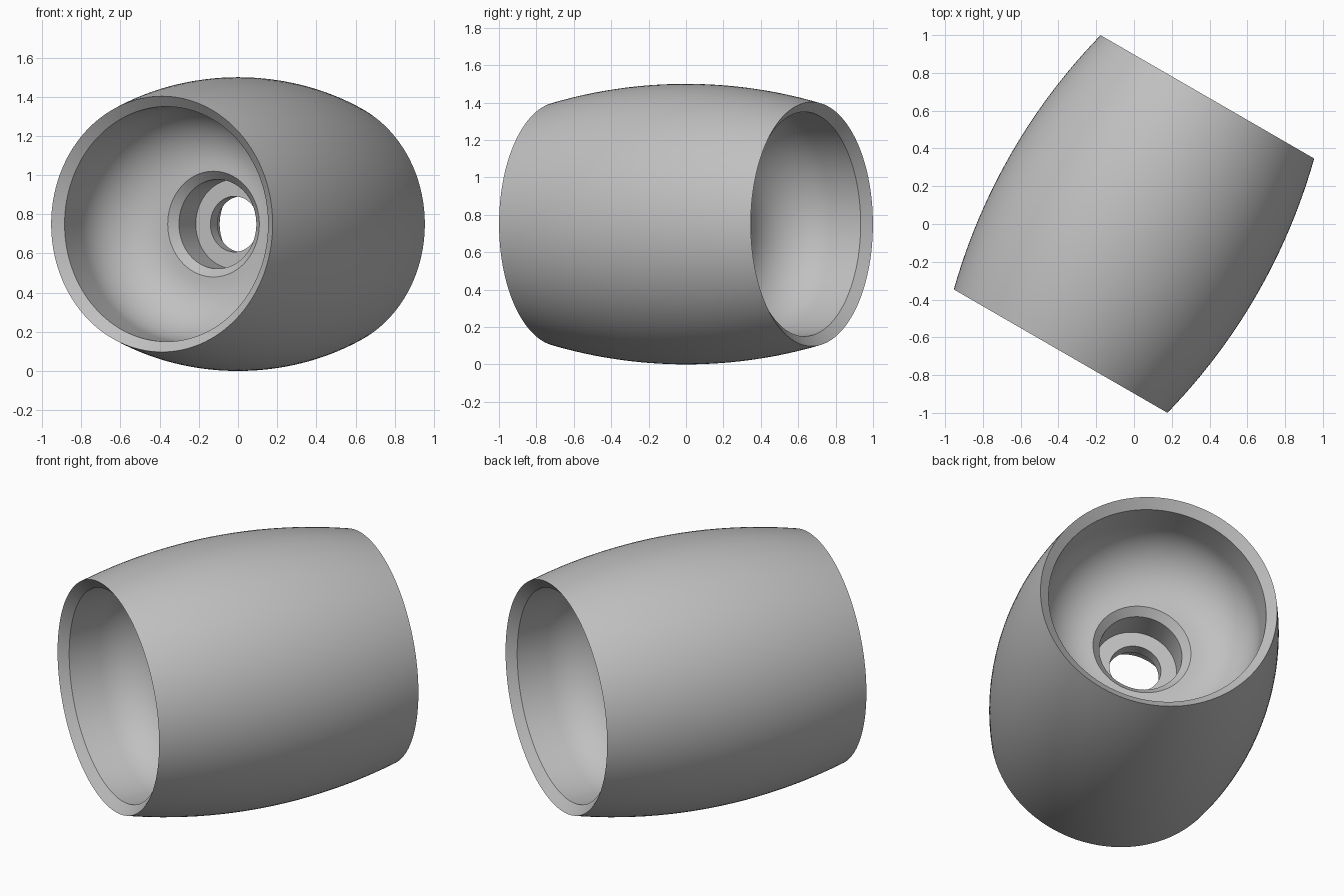
import bpy, bmesh
from math import sin, cos, pi, radians, sqrt
from mathutils import Vector, Matrix

cube = bpy.data.objects.get("Cube")
if cube:
    bpy.data.objects.remove(cube, do_unlink=True)

HALF, RIM, BELLY, HEIGHT = 0.777, 0.653, 0.75, 0.75
SEGMENTS = 128

grey = bpy.data.materials.new("plain grey")
grey.use_nodes = True
colour = (0.53, 0.53, 0.53, 1)
grey.diffuse_color = colour
grey.node_tree.nodes["Principled BSDF"].inputs["Base Color"].default_value = colour

# Barrel-shaped outside: a shallow circular arc, as (radius, distance along axis)
sag = BELLY - RIM
arc_radius = (HALF ** 2 + sag ** 2) / (2 * sag)
steps = 24
outside = []
for i in range(steps + 1):
    t = HALF * (2 * i / steps - 1)
    outside.append((BELLY - arc_radius + sqrt(arc_radius ** 2 - t * t), t))

# One end of the inside: rim bevel, rounded bowl, hub bevel, bearing seat, bore
fillet = 0.3
bowl = [(0.3 + fillet * cos(a), 0.55 - fillet * sin(a))
        for a in (pi / 2 * i / 16 for i in range(17))]
half_inside = [(0.60, 0.732)] + bowl + [
    (0.27, 0.25), (0.228, 0.208), (0.228, 0.036), (0.142, 0.036)]
inside = half_inside + [(r, -t) for r, t in reversed(half_inside)]

# Spin the closed profile around the wheel's axis
bm = bmesh.new()
verts = [bm.verts.new((r, t, 0)) for r, t in outside + inside]
edges = [bm.edges.new((v, verts[(i + 1) % len(verts)])) for i, v in enumerate(verts)]
bmesh.ops.spin(bm, geom=verts + edges, cent=(0, 0, 0), axis=(0, 1, 0),
               angle=2 * pi, steps=SEGMENTS, use_duplicate=False)
bmesh.ops.remove_doubles(bm, verts=bm.verts[:], dist=0.0001)
bmesh.ops.recalc_face_normals(bm, faces=bm.faces[:])

# Turn the axis and lift the wheel onto the ground
bm.transform(Matrix.Translation(Vector((0, 0, HEIGHT))) @ Matrix.Rotation(radians(-30), 4, "Z"))
mesh = bpy.data.meshes.new("roller_wheel")
bm.to_mesh(mesh)
bm.free()
mesh.materials.append(grey)
wheel = bpy.data.objects.new("roller_wheel", mesh)
bpy.context.collection.objects.link(wheel)

for other in bpy.context.selected_objects:
    other.select_set(False)
wheel.select_set(True)
bpy.context.view_layer.objects.active = wheel
bpy.ops.object.shade_smooth_by_angle(angle=radians(30))
